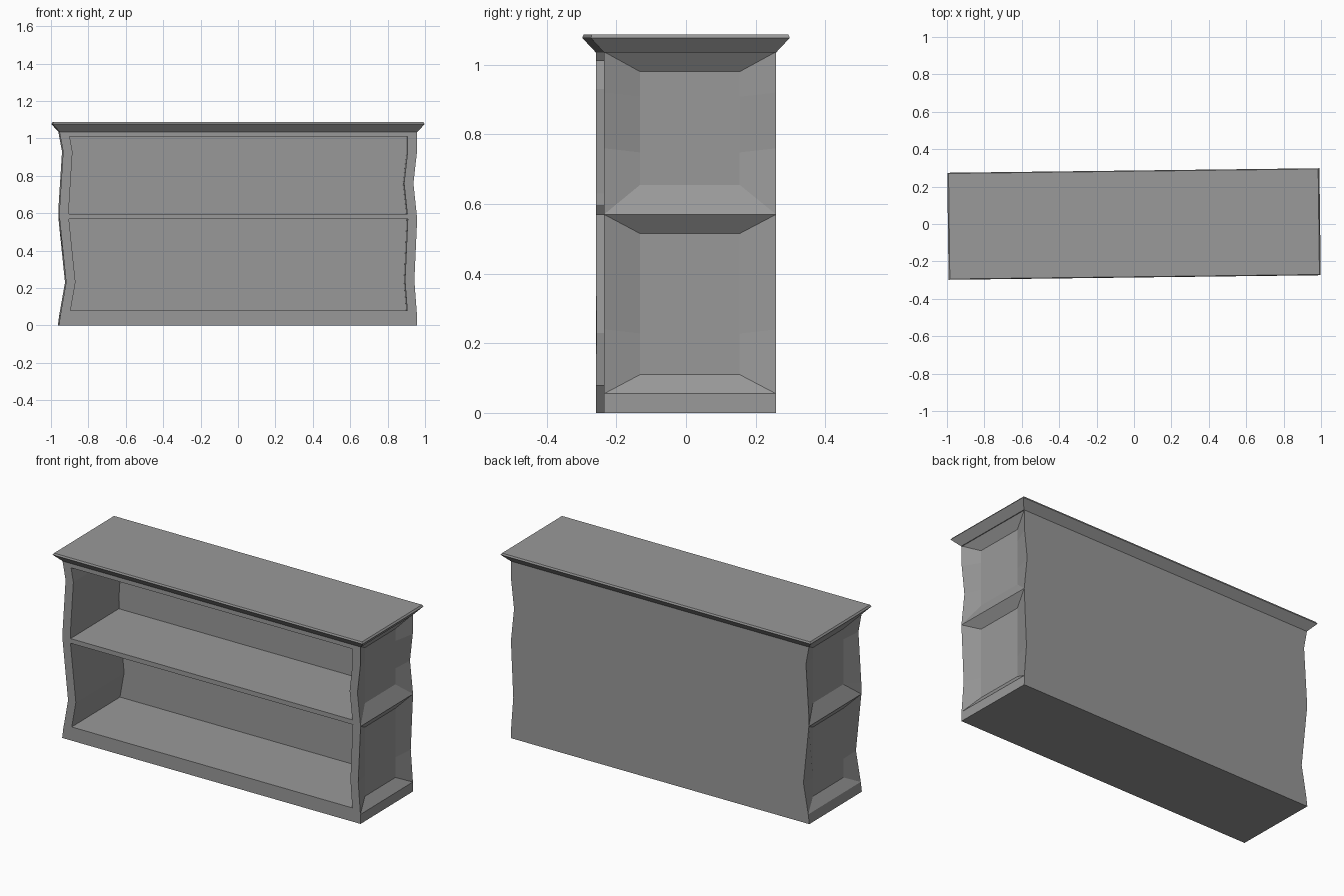
import bpy, bmesh, math
from mathutils import Matrix

if "Cube" in bpy.data.objects:
    bpy.data.objects.remove(bpy.data.objects["Cube"])

# Wobbly side outlines, |x| against z (shared by sides, front frame and back)
LEFT = [(0, .96), (.055, .953), (.23, .922), (.57, .957), (.63, .957), (.93, .938), (1.037, .958)]
RIGHT = [(0, .955), (.055, .954), (.24, .94), (.57, .955), (.76, .935), (.92, .953), (1.037, .954)]
FRONT, BACK, BACK_IN, PANEL_Y = -.247, .247, .207, .143
WALL, RECESS_X = .05, .912
TURN = Matrix.Rotation(math.radians(.7), 3, 'Z')  # whole piece sits slightly askew

dark = bpy.data.materials.new("dark_grey")
dark.diffuse_color = (.32, .32, .32, 1)
dark.use_nodes = True
dark.node_tree.nodes["Principled BSDF"].inputs["Base Color"].default_value = dark.diffuse_color


def make(name, verts, faces):
    bm = bmesh.new()
    vs = [bm.verts.new(TURN @ bm_v) for bm_v in map(lambda v: Matrix.Translation(v).to_translation(), verts)]
    for f in faces:
        bm.faces.new([vs[i] for i in f])
    bmesh.ops.remove_doubles(bm, verts=bm.verts, dist=1e-5)
    bmesh.ops.recalc_face_normals(bm, faces=bm.faces)
    me = bpy.data.meshes.new(name)
    bm.to_mesh(me)
    bm.free()
    me.materials.append(dark)
    ob = bpy.data.objects.new(name, me)
    bpy.context.collection.objects.link(ob)
    return ob


def loft(name, rings):
    n = len(rings[0])
    verts = [p for r in rings for p in r]
    faces = [list(range(n)), list(range(len(verts) - n, len(verts)))]
    for k in range(len(rings) - 1):
        for i in range(n):
            j = (i + 1) % n
            faces.append([k * n + i, k * n + j, (k + 1) * n + j, (k + 1) * n + i])
    return make(name, verts, faces)


def ring(x, y, z):
    return [(-x, -y, z), (x, -y, z), (x, y, z), (-x, y, z)]


def box(name, w, y0, y1, z0, z1):
    return loft(name, [[(-w, y0, z), (w, y0, z), (w, y1, z), (-w, y1, z)] for z in (z0, z1)])


def side(name, prof, sx):
    """Side wall: two recessed panels outside, front stile, wavy wall inside."""
    verts, faces = [], []

    def quad(*pts):
        b = len(verts)
        verts.extend((sx * x, y, z) for x, y, z in pts)
        faces.append([b, b + 1, b + 2, b + 3])

    # plinth strip
    (za, xa), (zb, xb) = prof[:2]
    quad((xa, FRONT, za), (xa, BACK, za), (xb, BACK, zb), (xb, FRONT, zb))
    # recessed panels
    mid = next(i for i, p in enumerate(prof) if p[0] == .57)
    for rows, lo, hi in ((prof[1:mid + 1], .11, .515), (prof[mid:], .655, .98)):
        inner = [max(z - .012, lo + .01) for z, _ in rows]
        inner[0], inner[-1] = lo, hi
        edge = lambda y: [(x, y, z) for z, x in rows]
        sunk = lambda y: [(RECESS_X, y, z) for z in inner]
        cols = [edge(FRONT), sunk(-PANEL_Y), sunk(PANEL_Y), edge(BACK)]
        for a, b in zip(cols, cols[1:]):
            for i in range(len(rows) - 1):
                quad(a[i], b[i], b[i + 1], a[i + 1])
        for k in (0, -1):
            quad(*[c[k] for c in cols])
    # front stile and inner wall
    for (z, x), (w, v) in zip(prof, prof[1:]):
        quad((x, FRONT, z), (x - WALL, FRONT, z), (v - WALL, FRONT, w), (v, FRONT, w))
        quad((x - WALL, FRONT, z), (x - WALL, BACK_IN, z),
             (v - WALL, BACK_IN, w), (v - WALL, FRONT, w))
    return make(name, verts, faces)


side("left_side", LEFT, -1)
side("right_side", RIGHT, 1)

# Back skin following both outlines, and the flat inner back
outline = [(-x, BACK, z) for z, x in LEFT] + [(x, BACK, z) for z, x in reversed(RIGHT)]
make("back_panel", outline[::-1], [list(range(len(outline)))])
box("inner_back", .905, BACK_IN, BACK - .002, .01, 1.03)

# Base, middle shelf and ceiling, each forming its own front rail
box("base", .908, FRONT, BACK_IN, 0, .08)
box("middle_shelf", .906, FRONT, BACK_IN, .568, .595)
box("ceiling", .906, FRONT, BACK_IN, 1.01, 1.037)

# Underside
lx, rx = LEFT[0][1], RIGHT[0][1]
make("underside", [(-lx, FRONT, 0), (-lx, BACK, 0), (rx, BACK, 0), (rx, FRONT, 0)], [[0, 1, 2, 3]])

# Flared top
loft("top", [ring(.957, BACK, 1.035), ring(.995, .286, 1.077), ring(.988, .282, 1.087)])
